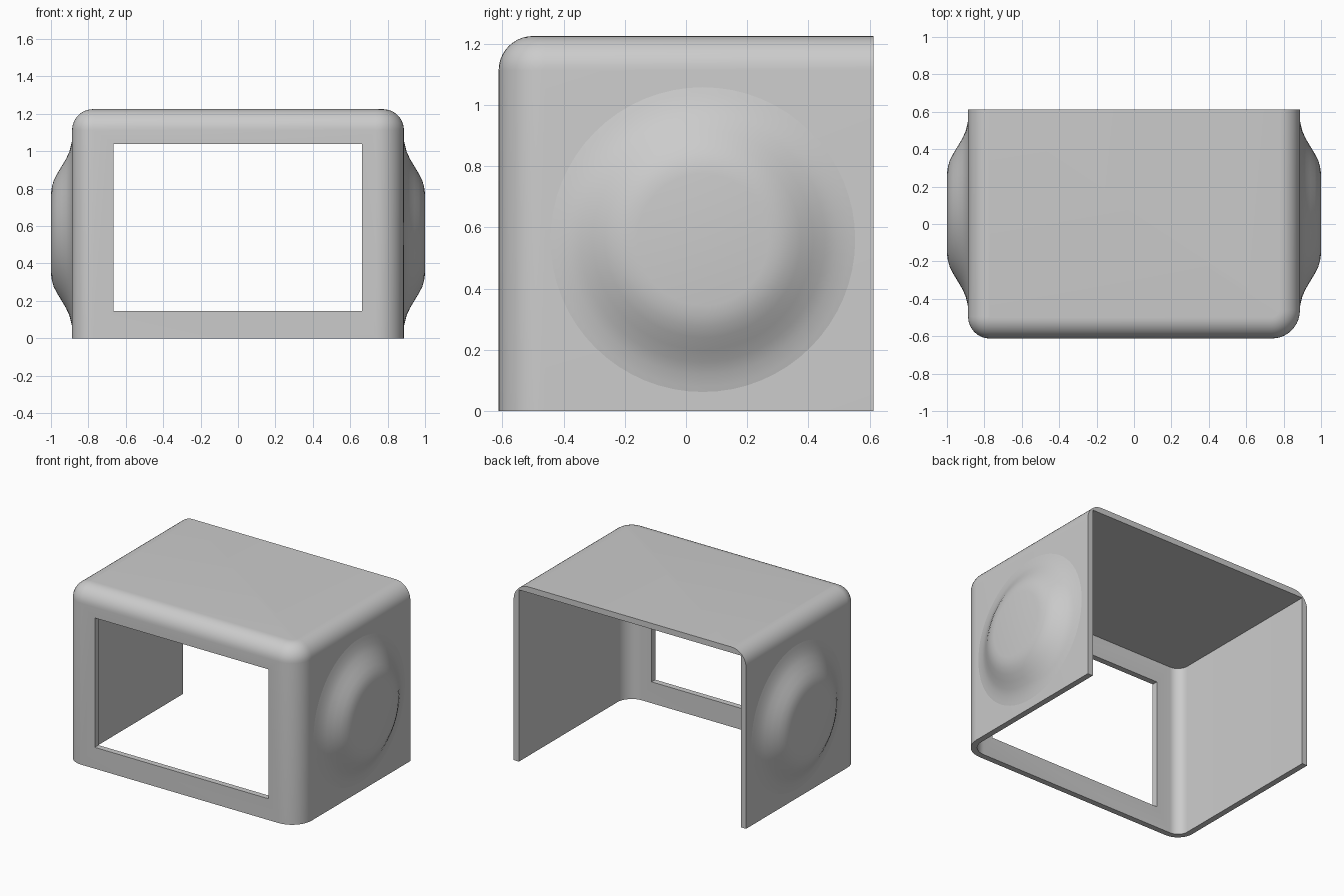
import bpy, bmesh, math
from mathutils import Vector

if "Cube" in bpy.data.objects:
    bpy.data.objects.remove(bpy.data.objects["Cube"], do_unlink=True)

HALF_X, HALF_Y, HEIGHT, WALL = 0.887, 0.612, 1.225, 0.04

grey = bpy.data.materials.new("plain grey")
grey.use_nodes = True
grey.diffuse_color = (0.6, 0.6, 0.6, 1)
grey.node_tree.nodes["Principled BSDF"].inputs["Base Color"].default_value = grey.diffuse_color


def make_object(name, bm):
    bmesh.ops.recalc_face_normals(bm, faces=bm.faces[:])
    mesh = bpy.data.meshes.new(name)
    bm.to_mesh(mesh)
    bm.free()
    mesh.materials.append(grey)
    obj = bpy.data.objects.new(name, mesh)
    bpy.context.collection.objects.link(obj)
    return obj


def select_only(obj):
    bpy.ops.object.select_all(action='DESELECT')
    obj.select_set(True)
    bpy.context.view_layer.objects.active = obj


def box(lo, hi):
    bm = bmesh.new()
    bmesh.ops.create_cube(bm, size=1)
    lo, hi = Vector(lo), Vector(hi)
    for v in bm.verts:
        v.co = (lo + hi) / 2 + v.co * (hi - lo)
    return bm


def round_edges(bm, edges, radius):
    bmesh.ops.bevel(bm, geom=edges, offset=radius, segments=10, profile=0.5,
                    affect='EDGES', clamp_overlap=False)


def round_front_uprights(bm, front, left_radius, right_radius):
    for side, radius in ((1, left_radius), (-1, right_radius)):
        edges = [e for e in bm.edges
                 if all(abs(v.co.y - front) < 1e-4 and v.co.x * side > 0.7 for v in e.verts)]
        round_edges(bm, edges, radius)


# Outer body: rounded front uprights, then the rounded roof rim, square at the back
bm = box((-HALF_X, -HALF_Y, 0), (HALF_X, HALF_Y, HEIGHT))
round_front_uprights(bm, -HALF_Y, 0.15, 0.116)
rim = [e for e in bm.edges
       if all(v.co.z > HEIGHT - 1e-4 for v in e.verts)
       and not all(v.co.y > HALF_Y - 1e-4 for v in e.verts)]
round_edges(bm, rim, 0.112)
shell = make_object("shell", bm)

# Hollow interior, open at the bottom and back
bm = box((-HALF_X + WALL, -HALF_Y + WALL, -0.2), (HALF_X - WALL, HALF_Y + 0.2, HEIGHT - WALL))
round_front_uprights(bm, -HALF_Y + WALL, 0.11, 0.076)
interior = make_object("interior_cutter", bm)

# Front window opening
window = make_object("window_cutter", box((-0.665, -0.8, 0.147), (0.663, -0.4, 1.04)))

for cutter in (interior, window):
    cutter.hide_render = True
    mod = shell.modifiers.new("cut", 'BOOLEAN')
    mod.operation = 'DIFFERENCE'
    mod.solver = 'EXACT'
    mod.object = cutter
    select_only(shell)
    bpy.ops.object.modifier_apply(modifier=mod.name)
    bpy.data.objects.remove(cutter, do_unlink=True)
select_only(shell)
bpy.ops.object.shade_smooth_by_angle(angle=math.radians(30))

# Round side bosses: (radius, height) profile turned around the x axis
PROFILE = [(0.52, -0.005), (0.48, 0.004), (0.44, 0.014), (0.4, 0.032), (0.36, 0.056),
           (0.32, 0.08), (0.285, 0.098), (0.25, 0.108), (0.215, 0.113)]
STEPS = 64


def side_boss(name, side):
    bm = bmesh.new()
    rings = []
    for radius, rise in PROFILE:
        ring = []
        for i in range(STEPS):
            a = math.tau * i / STEPS
            ring.append(bm.verts.new((side * (HALF_X + rise),
                                      0.055 + radius * math.cos(a),
                                      0.56 + radius * math.sin(a))))
        rings.append(ring)
    for low, high in zip(rings, rings[1:]):
        for i in range(STEPS):
            j = (i + 1) % STEPS
            bm.faces.new((low[i], low[j], high[j], high[i]))
    bm.faces.new(rings[-1])
    bm.faces.new(rings[0])
    obj = make_object(name, bm)
    select_only(obj)
    bpy.ops.object.shade_smooth_by_angle(angle=math.radians(30))


side_boss("left_boss", 1)
side_boss("right_boss", -1)
